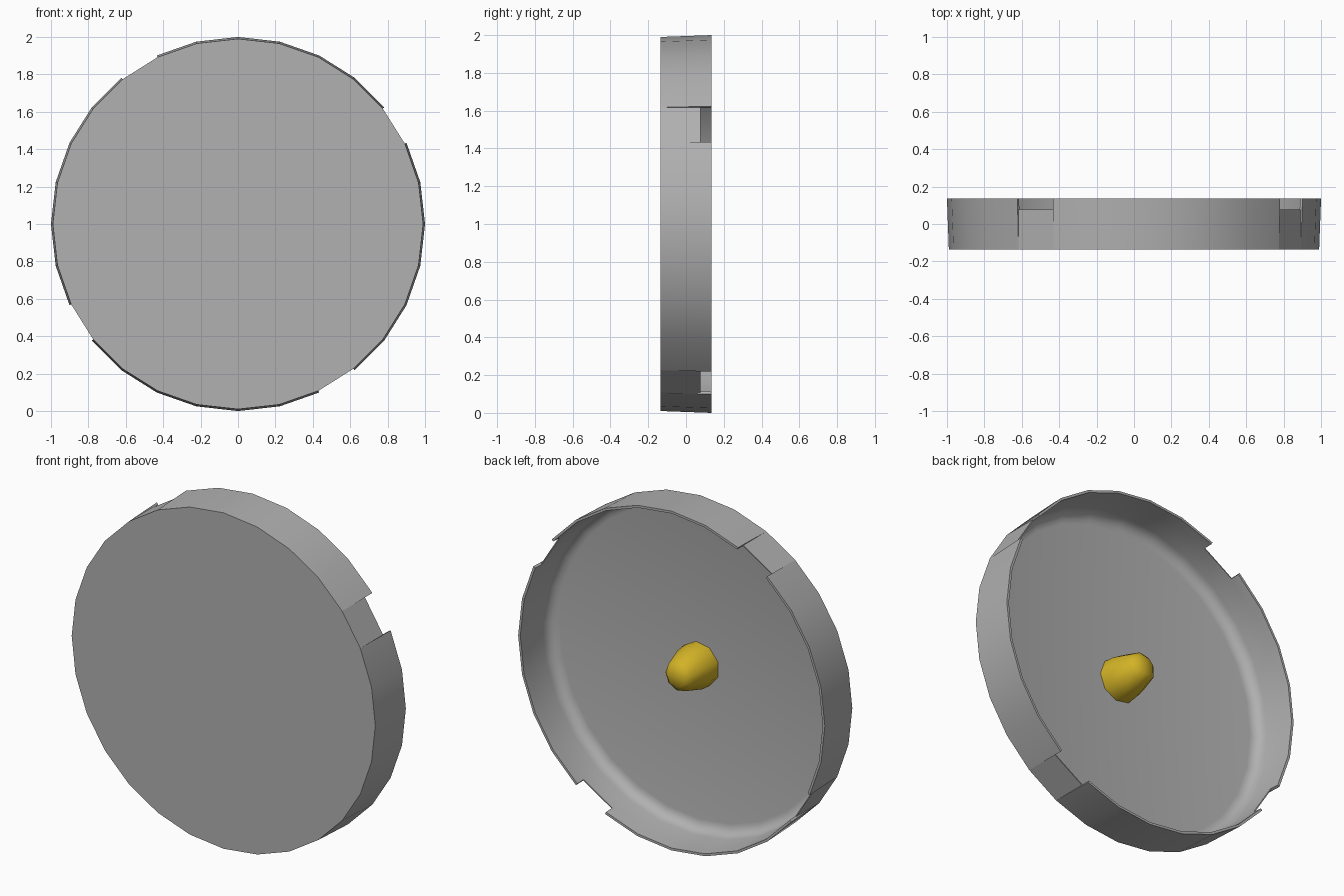
import bpy, bmesh
from math import tau, pi, cos, sin, radians

if "Cube" in bpy.data.objects:
    bpy.data.objects.remove(bpy.data.objects["Cube"])

SIDES = 28


def ring_point(r, y, i, n):
    a = tau * i / n
    return (r * cos(a), y, 1 + r * sin(a))


def finish(bm, name, angle, colour):
    bmesh.ops.recalc_face_normals(bm, faces=bm.faces)
    mesh = bpy.data.meshes.new(name)
    bm.to_mesh(mesh)
    bm.free()
    ob = bpy.data.objects.new(name, mesh)
    bpy.context.collection.objects.link(ob)
    bpy.ops.object.select_all(action='DESELECT')
    ob.select_set(True)
    bpy.context.view_layer.objects.active = ob
    bpy.ops.object.shade_smooth_by_angle(angle=radians(angle))
    mat = bpy.data.materials.new(name + "_colour")
    mat.diffuse_color = (*colour, 1)
    mat.use_nodes = True
    mat.node_tree.nodes["Principled BSDF"].inputs["Base Color"].default_value = mat.diffuse_color
    mesh.materials.append(mat)


def make_rings(bm, profile, n):
    return [[bm.verts.new(ring_point(r, y, i, n)) for i in range(n)]
            for r, y in profile]


# Shallow round cap: outer wall, rim, inner wall with a rounded floor corner
profile = [(0.99, -0.135), (0.998, 0.078), (1.0, 0.135),
           (0.986, 0.135), (0.983, 0.078)]
F = 0.065
for k in range(5):
    a = k * pi / 8
    profile.append((0.976 - F + F * cos(a), -0.122 + F - F * sin(a)))
bm = bmesh.new()
rings = make_rings(bm, profile, SIDES)
last = len(rings) - 1
for i in range(SIDES):
    j = (i + 1) % SIDES
    notch = i % 7 == 2
    for a in range(last):
        if notch and a < 4:
            continue
        bm.faces.new((rings[a][i], rings[a][j], rings[a + 1][j], rings[a + 1][i]))
    if notch:
        # Rim notch: slightly inset wall, notch floor and two side walls
        p, q = (bm.verts.new(ring_point(0.989, 0.078, k, SIDES)) for k in (i, j))
        bm.faces.new((rings[0][i], rings[0][j], q, p))
        bm.faces.new((p, q, rings[4][j], rings[4][i]))
        for k, v in ((i, p), (j, q)):
            bm.faces.new([rings[m][k] for m in range(5)] + [v])
bm.faces.new(rings[0])
centre = bm.verts.new((0, -0.124, 1))
for i in range(SIDES):
    bm.faces.new((rings[-1][i], rings[-1][(i + 1) % SIDES], centre))
finish(bm, "cap_shell", 40, (0.44, 0.44, 0.44))

# Rounded stud in the middle of the inner floor
N = 9
bm = bmesh.new()
rings = make_rings(bm, [(0.13, -0.125), (0.125, -0.06),
                        (0.088, 0.065), (0.055, 0.095)], N)
for lo, hi in zip(rings, rings[1:]):
    for i in range(N):
        j = (i + 1) % N
        bm.faces.new((lo[i], lo[j], hi[j], hi[i]))
bm.faces.new(rings[0])
tip = bm.verts.new((0, 0.1, 1))
for i in range(N):
    bm.faces.new((rings[-1][i], rings[-1][(i + 1) % N], tip))
finish(bm, "centre_stud", 60, (0.65, 0.45, 0.02))
